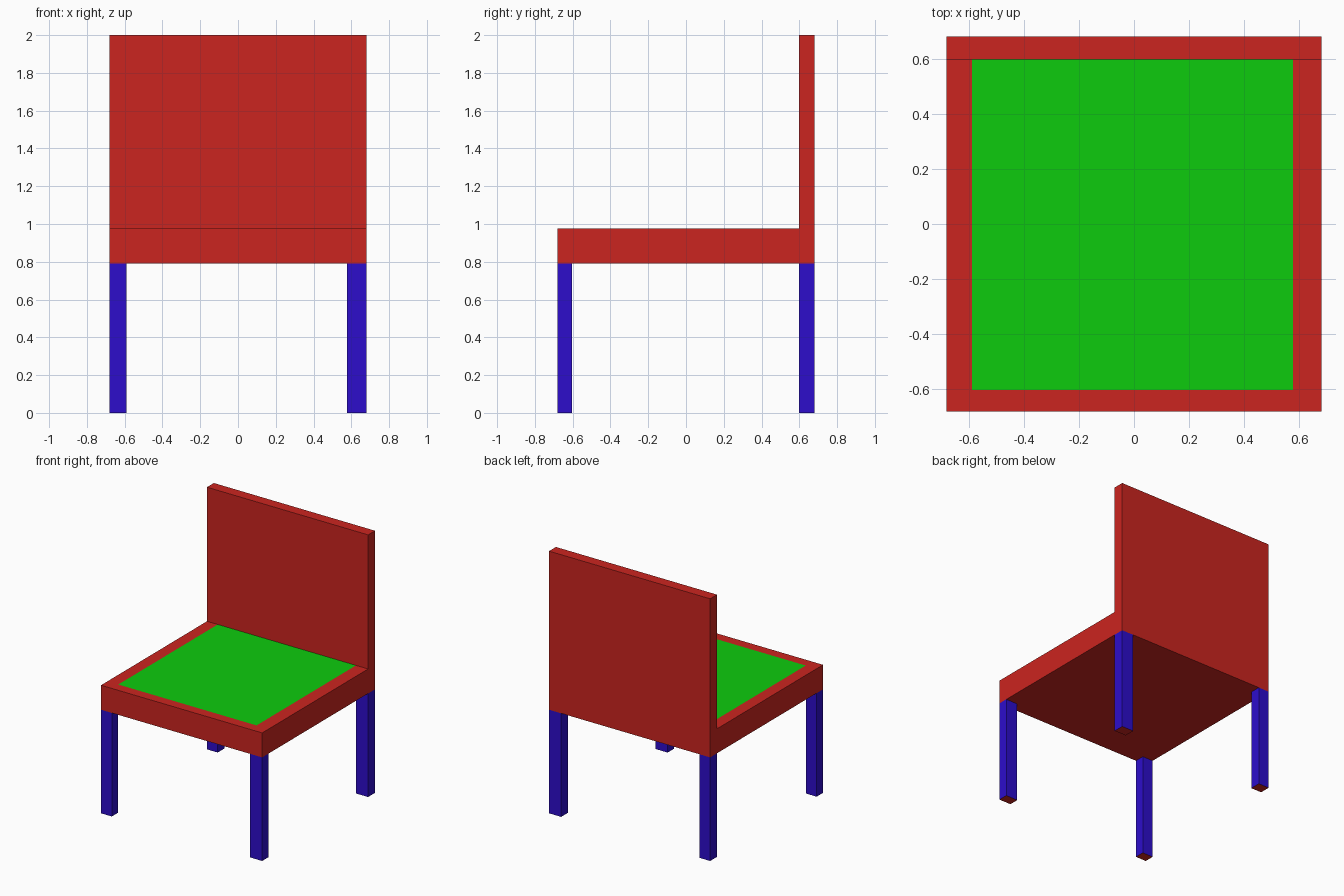
import bpy, bmesh

if "Cube" in bpy.data.objects:
    bpy.data.objects.remove(bpy.data.objects["Cube"])

X0, X1 = -0.68, 0.68          # overall width
Y0, Y1 = -0.68, 0.68          # overall depth
SEAT_BOTTOM, SEAT_TOP, TOP = 0.79, 0.977, 2.0
BACK_Y = 0.597                # front face of the backrest


def material(name, color):
    mat = bpy.data.materials.new(name)
    mat.diffuse_color = (*color, 1.0)
    mat.use_nodes = True
    mat.node_tree.nodes["Principled BSDF"].inputs["Base Color"].default_value = mat.diffuse_color
    return mat


red = material("red", (0.60, 0.018, 0.014))
green = material("green", (0.004, 0.60, 0.004))
blue = material("blue", (0.026, 0.004, 0.60))


def finish(bm, name, mats):
    bmesh.ops.recalc_face_normals(bm, faces=bm.faces)
    mesh = bpy.data.meshes.new(name)
    bm.to_mesh(mesh)
    bm.free()
    for mat in mats:
        mesh.materials.append(mat)
    obj = bpy.data.objects.new(name, mesh)
    bpy.context.collection.objects.link(obj)
    return obj


def prism(profile, x0, x1):
    """Extrude a (y, z) profile along x."""
    bm = bmesh.new()
    face = bm.faces.new([bm.verts.new((x0, y, z)) for y, z in profile])
    geom = bmesh.ops.extrude_face_region(bm, geom=[face])["geom"]
    verts = [g for g in geom if isinstance(g, bmesh.types.BMVert)]
    bmesh.ops.translate(bm, verts=verts, vec=(x1 - x0, 0, 0))
    bmesh.ops.recalc_face_normals(bm, faces=bm.faces)
    return bm


# Seat and backrest: one L-shaped profile, with a green panel cut into the seat top
bm = prism([(Y0, SEAT_BOTTOM), (Y1, SEAT_BOTTOM), (Y1, TOP),
            (BACK_Y, TOP), (BACK_Y, SEAT_TOP), (Y0, SEAT_TOP)], X0, X1)


def seat_faces():
    return [f for f in bm.faces
            if f.normal.z > 0.9 and abs(f.calc_center_median().z - SEAT_TOP) < 0.01]


for co, no in (((-0.589, 0, 0), (1, 0, 0)), ((0.578, 0, 0), (1, 0, 0)),
               ((0, -0.602, 0), (0, 1, 0))):
    faces = seat_faces()
    edges = {e for f in faces for e in f.edges}
    verts = {v for f in faces for v in f.verts}
    bmesh.ops.bisect_plane(bm, geom=[*verts, *edges, *faces],
                           plane_co=co, plane_no=no)
    bm.normal_update()
for f in seat_faces():
    c = f.calc_center_median()
    if -0.589 < c.x < 0.578 and c.y > -0.602:
        f.material_index = 1
finish(bm, "seat_and_backrest", [red, green])

# Legs: blue sides with red feet
for side, x0, x1 in (("left", X0, -0.589), ("right", 0.578, X1)):
    for end, y0, y1 in (("front", Y0, -0.604), ("back", BACK_Y, Y1)):
        bm = prism([(y0, 0), (y1, 0), (y1, SEAT_BOTTOM), (y0, SEAT_BOTTOM)], x0, x1)
        for f in bm.faces:
            if f.normal.z < -0.9:
                f.material_index = 1
        finish(bm, f"{end}_{side}_leg", [blue, red])
